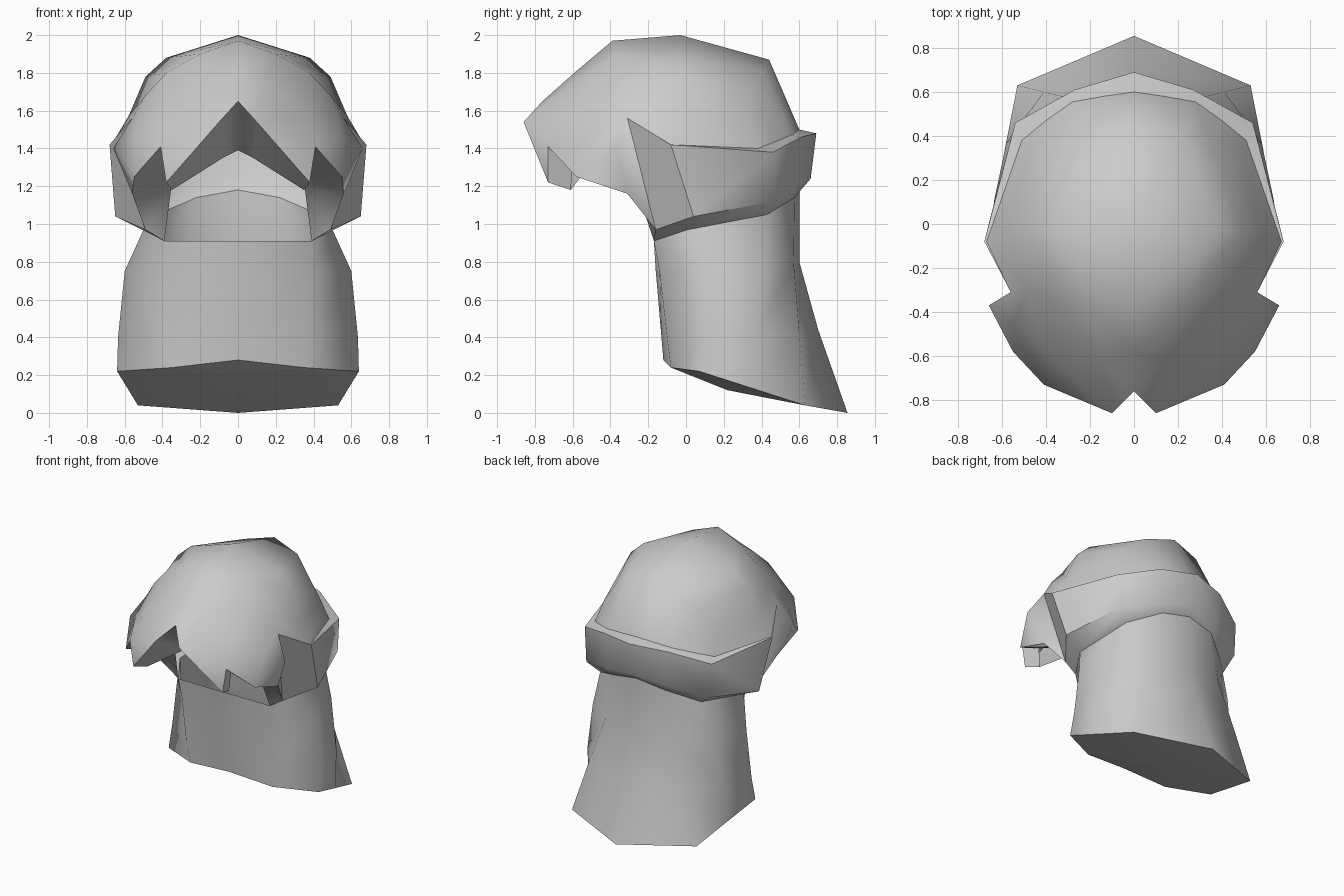
import bpy
import bmesh
import math

if "Cube" in bpy.data.objects:
    bpy.data.objects.remove(bpy.data.objects["Cube"], do_unlink=True)

grey = bpy.data.materials.new("plain grey")
grey.use_nodes = True
grey.diffuse_color = (0.6, 0.6, 0.6, 1)
grey.node_tree.nodes["Principled BSDF"].inputs["Base Color"].default_value = (0.6, 0.6, 0.6, 1)


def build(name, angle, *lofts):
    """Skin rows of points for the left half, weld, shade and mirror."""
    bm = bmesh.new()
    for rows in lofts:
        grid = [[bm.verts.new(p) for p in row] for row in rows]
        for a, b in zip(grid, grid[1:]):
            for i in range(len(a) - 1):
                bm.faces.new((a[i], a[i + 1], b[i + 1], b[i]))
    bmesh.ops.remove_doubles(bm, verts=bm.verts, dist=0.001)
    bmesh.ops.dissolve_degenerate(bm, edges=bm.edges, dist=0.0005)
    mesh = bpy.data.meshes.new(name)
    bm.to_mesh(mesh)
    bm.free()
    mesh.materials.append(grey)
    ob = bpy.data.objects.new(name, mesh)
    bpy.context.collection.objects.link(ob)
    bpy.ops.object.select_all(action="DESELECT")
    ob.select_set(True)
    bpy.context.view_layer.objects.active = ob
    bpy.ops.object.shade_smooth_by_angle(angle=math.radians(angle))
    ob.modifiers.new("mirror", "MIRROR")


# Shared corner points
tip_top = (0.56, -0.31, 1.56)
lock_side = (0.66, -0.37, 1.40)
lock_low = (0.56, -0.31, 1.16)
band_low = (0.49, -0.16, 0.97)
neck_corner = (0.39, -0.17, 0.91)
side = (0.67, -0.08, 1.42)
rim = [(0, 0.60, 1.50), (0.28, 0.555, 1.47), (0.51, 0.38, 1.40)]
fringe_mid = (0, -0.76, 1.65)
fringe_front = (0.10, -0.86, 1.54)
fringe_tip = (0.38, -0.73, 1.22)
notch = (0.41, -0.73, 1.41)
lock_front = (0.55, -0.58, 1.25)

# Cap: cross-sections from the fringe to the back rim, centre to side
cap = [
    [fringe_mid, fringe_front, notch, lock_front, lock_low],
    [(0, -0.58, 1.81), (0.14, -0.62, 1.73), (0.40, -0.58, 1.57),
     (0.55, -0.46, 1.46), lock_side],
    [(0, -0.39, 1.97), (0.20, -0.37, 1.90), (0.38, -0.33, 1.80),
     (0.49, -0.31, 1.68), tip_top],
    [(0, -0.03, 2.00), (0.38, -0.03, 1.88), (0.49, -0.03, 1.78),
     (0.58, -0.05, 1.57), side],
    [(0, 0.44, 1.87), (0.22, 0.41, 1.81), (0.36, 0.34, 1.71),
     (0.46, 0.34, 1.56), rim[2]],
    [rim[0], (0.14, 0.58, 1.485), rim[1], (0.40, 0.47, 1.435), rim[2]],
]
tip_triangle = [[fringe_front, fringe_tip], [fringe_front, notch]]
lock_back = [[tip_top, lock_side], [band_low, lock_low]]
build("hair_cap", 85, cap, tip_triangle, lock_back)

# Underside of the fringe and side lock, running in to the face opening
build("hair_underside", 50, [
    [(0, -0.45, 1.39), (0.08, -0.48, 1.35), (0.35, -0.61, 1.18), (0.36, -0.60, 1.32),
     (0.37, -0.45, 1.26), (0.355, -0.26, 1.18), neck_corner],
    [fringe_mid, fringe_front, fringe_tip, notch, lock_front, lock_low, band_low],
])

# Band: rows from the cap rim down to the neck, back to front
neck_top = [(0, 0.60, 1.18), (0.22, 0.575, 1.14), (0.43, 0.43, 1.05),
            (0.50, 0.01, 0.97), neck_corner]
build("head_band", 48, [
    rim + [side, tip_top],
    [(0, 0.69, 1.48), (0.27, 0.61, 1.46), (0.54, 0.46, 1.38), (0.68, -0.08, 1.42), tip_top],
    [(0, 0.66, 1.24), (0.26, 0.60, 1.19), (0.52, 0.47, 1.12), (0.65, 0.04, 1.04), band_low],
    neck_top,
])

# Neck: rings from the band down to the slanted base
base_rim = [(0, 0.855, 0), (0.53, 0.63, 0.04), (0.585, 0.35, 0.13),
            (0.64, 0.07, 0.22), (0.35, -0.08, 0.24), (0, -0.12, 0.28)]
build("neck", 85, [
    neck_top + [(0, -0.17, 0.91)],
    [(0, 0.60, 0.80), (0.28, 0.57, 0.80), (0.50, 0.42, 0.78),
     (0.60, 0.12, 0.75), (0.38, -0.14, 0.75), (0, -0.16, 0.75)],
    [(0, 0.70, 0.44), (0.41, 0.60, 0.42), (0.58, 0.37, 0.41),
     (0.635, 0.11, 0.40), (0.37, -0.10, 0.40), (0, -0.13, 0.40)],
    base_rim,
])

# Closed base, sagging slightly in the middle
build("neck_base", 40, [base_rim, [(0, 0.22, 0.12)] * 6])
